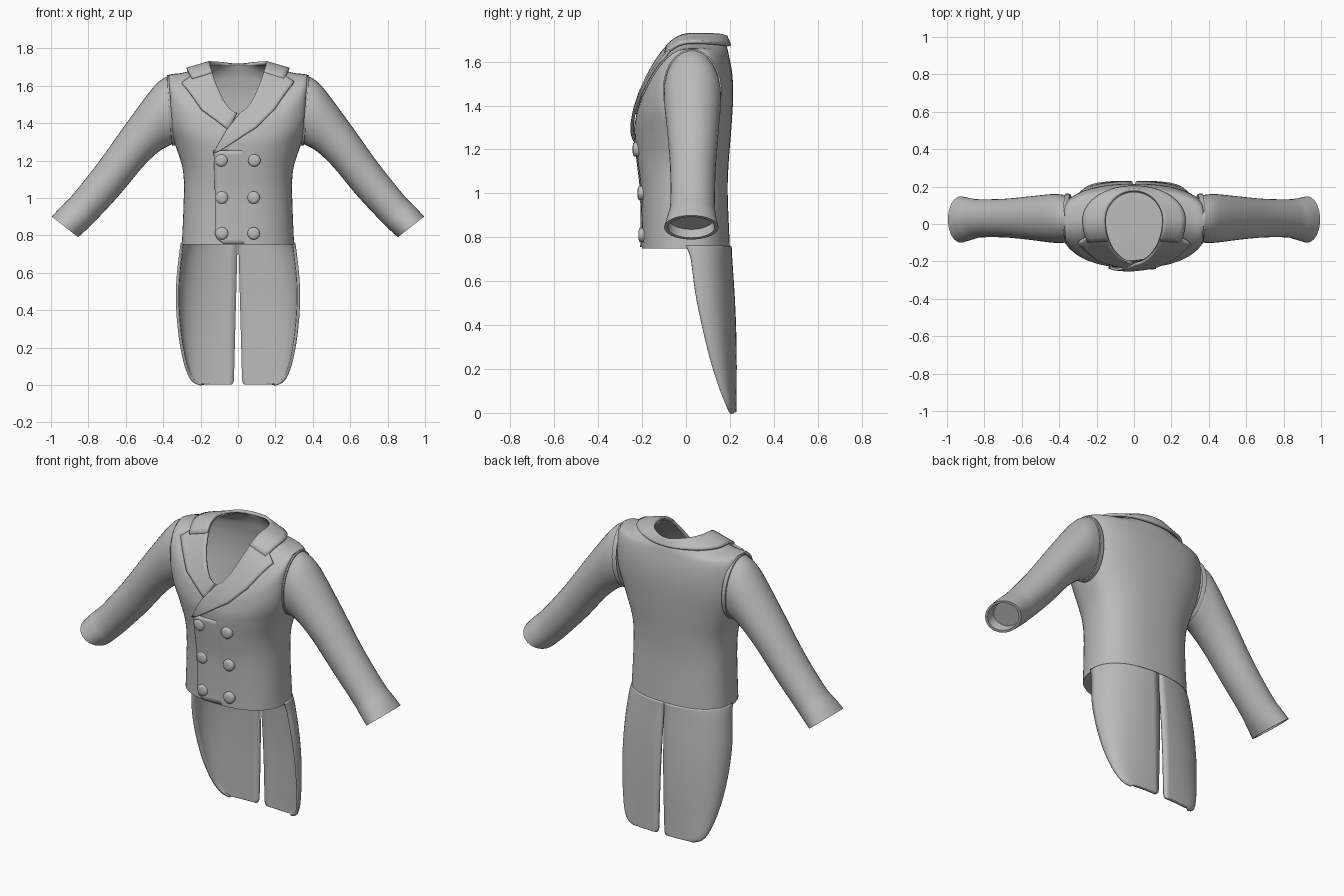
import bpy, math
from mathutils import Vector
from mathutils.bvhtree import BVHTree

old = bpy.data.objects.get("Cube")
if old:
    bpy.data.objects.remove(old)

cloth = bpy.data.materials.new("grey cloth")
cloth.use_nodes = True
GREY = (0.5, 0.5, 0.5, 1)
cloth.diffuse_color = GREY
cloth.node_tree.nodes["Principled BSDF"].inputs["Base Color"].default_value = GREY


def make(name, verts, faces, thickness=0, angle=40):
    mesh = bpy.data.meshes.new(name)
    mesh.from_pydata([tuple(v) for v in verts], [], faces)
    mesh.update()
    obj = bpy.data.objects.new(name, mesh)
    bpy.context.collection.objects.link(obj)
    mesh.materials.append(cloth)
    bpy.ops.object.select_all(action='DESELECT')
    obj.select_set(True)
    bpy.context.view_layer.objects.active = obj
    if thickness:
        mod = obj.modifiers.new("thickness", 'SOLIDIFY')
        mod.thickness, mod.offset = thickness, 0
    bpy.ops.object.shade_smooth_by_angle(angle=math.radians(angle))
    return obj


def grid(rows, closed=False):
    """Flatten rows of points and connect them with quads."""
    n = len(rows[0])
    faces = [(r * n + c, r * n + (c + 1) % n, (r + 1) * n + (c + 1) % n, (r + 1) * n + c)
             for r in range(len(rows) - 1) for c in range(n if closed else n - 1)]
    return [p for row in rows for p in row], faces


def spline(keys, t):
    """Smooth interpolation through a list of equal-length tuples."""
    last = len(keys) - 1
    i = min(int(t), last - 1)
    f = t - i
    a, b, c, d = (keys[max(0, min(last, i + k))] for k in (-1, 0, 1, 2))
    return [q + 0.5 * f * (r - p + f * (2 * p - 5 * q + 4 * r - s + f * (3 * (q - r) + s - p)))
            for p, q, r, s in zip(a, b, c, d)]


def power(v, e):
    return math.copysign(abs(v) ** e, v)


# Torso rings: half width, front y, back y, front z, side z, back z, squareness
RINGS = [(.30, -.20, .20, .75, .75, .75, 2.4),
         (.29, -.205, .19, 1.0, 1.0, 1.0, 2.4),
         (.295, -.22, .195, 1.14, 1.15, 1.15, 2.4),
         (.335, -.232, .207, 1.24, 1.28, 1.30, 2.4),
         (.385, -.235, .215, 1.30, 1.42, 1.45, 2.4),
         (.40, -.23, .21, 1.34, 1.56, 1.55, 2.4),
         (.385, -.222, .197, 1.38, 1.65, 1.62, 2.3),
         (.29, -.212, .188, 1.415, 1.67, 1.66, 2.1),
         (.15, -.20, .168, 1.45, 1.71, 1.71, 2.0)]
NECK = len(RINGS) - 1


def torso_point(deg, level):
    w, yf, yb, zf, zs, zb, p = spline(RINGS, level)
    s, c = math.sin(math.radians(deg)), math.cos(math.radians(deg))
    z = zs + ((zf if c > 0 else zb) - zs) * c * c
    x = w * power(s, 2 / p)
    y = .02 + (.02 - yf if c > 0 else yb - .02) * -power(c, 2 / p)
    if z > 1.2:  # flat armhole
        limit = .345 + (z - 1.28) * .07
        x = max(-limit, min(limit, x))
    return Vector((x, y, z))


COLS, STEPS = 64, 5
rows = [[torso_point(360 * c / COLS, r / STEPS) for c in range(COLS)]
        for r in range(NECK * STEPS + 1)]
verts, faces = grid(rows, True)
surface = BVHTree.FromPolygons(verts, faces)
verts.append(Vector((0, 0, .76)))  # closed hem
faces += [((c + 1) % COLS, c, len(verts) - 1) for c in range(COLS)]
make("torso", verts, faces)


def on_torso(point, lift):
    """Snap a point to the torso and raise it outward."""
    spot, normal, _, _ = surface.find_nearest(point)
    if normal.dot(spot - Vector((0, .02, 1.25 if spot.z > 1.25 else spot.z))) < 0:
        normal = -normal
    return spot + normal * lift


def lapel(name, pairs, side, lift):
    rows = []
    for i in range((len(pairs) - 1) * 5 + 1):
        k = min(i // 5, len(pairs) - 2)
        f = i / 5 - k
        inner, outer = (pairs[k][e].lerp(pairs[k + 1][e], f) for e in (0, 1))
        row = [on_torso(inner.lerp(outer, s / 8), lift) for s in range(9)]
        rows.append([Vector((p.x * side, p.y, p.z)) for p in row])
    make(name, *grid(rows), thickness=.014)


# Lapels: inner edge follows the neckline, outer edge has a peaked tip
V = Vector
upper = [(torso_point(68, NECK), V((.245, -.07, 1.66))),
         (torso_point(54, NECK), V((.30, -.11, 1.625))),
         (torso_point(30, NECK), V((.195, -.19, 1.47)))]
lapel("left_lapel", upper + [(torso_point(6, NECK), V((.10, -.22, 1.375))),
                             (V((-.06, -.22, 1.36)), V((-.01, -.23, 1.305))),
                             (V((-.13, -.21, 1.24)), V((-.11, -.23, 1.245)))], 1, .012)
lapel("right_lapel", upper + [(torso_point(2, NECK), V((.05, -.22, 1.36)))], -1, .007)

# Collar wrapping the back of the neck
collar = []
for i in range(49):
    deg = 64 + 232 * i / 48
    collar.append([on_torso(torso_point(deg, NECK - .85 * k / 5), .014) for k in range(6)])
make("collar", *grid(collar), thickness=.016)

# Overlapping front panel, with its free edge on the right
panel = []
for i in range(21):
    z = .755 + .50 * i / 20
    edge = -.13 + .05 * max(0, 1 - i / 2) ** 2
    panel.append([on_torso(V((edge + (.08 - edge) * k / 8, -.23, z)), .008 - .018 * k / 8)
                  for k in range(9)])
make("front_panel", *grid(panel), thickness=.01)

# Buttons in two columns, as low domes
PROFILE = [(.033, -.012), (.033, .008), (.028, .014), (.014, .017)]
for side, x in (("right", -.09), ("left", .088)):
    for n, z in enumerate((1.2, 1.0, .81)):
        mid = on_torso(V((x, -.23, z)), .004)
        ring = [[mid + V((r * math.cos(a * math.pi / 12), -d, r * math.sin(a * math.pi / 12)))
                 for a in range(24)] for r, d in PROFILE]
        verts, faces = grid(ring, True)
        faces.append(tuple(range(72, 96)))
        make(f"{side}_button_{n + 1}", verts, faces)

# Sleeve sections: top x, top z, bottom x, bottom z, front y, back y
SLEEVE = [(.38, 1.65, .355, 1.285, -.10, .155),
          (.45, 1.595, .42, 1.25, -.10, .16),
          (.60, 1.395, .51, 1.165, -.085, .148),
          (.75, 1.185, .63, 1.02, -.072, .135),
          (.89, 1.01, .755, .885, -.072, .132),
          (.95, .95, .805, .835, -.085, .138),
          (.995, .90, .855, .79, -.10, .148)]


def sleeve_ring(keys, side, scale=1.0, shift=0.0):
    tx, tz, bx, bz, y0, y1 = keys
    mid = V(((tx + bx) / 2 - shift * .7, (y0 + y1) / 2, (tz + bz) / 2 + shift * .7))
    up = V((tx - bx, 0, tz - bz)) * scale / 2
    ring = []
    for k in range(32):
        a = k * math.pi / 16
        p = mid + up * math.cos(a) + V((0, (y1 - y0) * scale / 2 * math.sin(a), 0))
        ring.append(V((p.x * side, p.y, p.z)))
    return ring


for name, side in (("left", 1), ("right", -1)):
    rings = [sleeve_ring(SLEEVE[0], side, .9, .02)]
    rings += [sleeve_ring(spline(SLEEVE, t / 5), side) for t in range(31)]
    rings += [sleeve_ring(SLEEVE[-1], side, .86), sleeve_ring(SLEEVE[-1], side, .80, .05)]
    verts, faces = grid(rings, True)
    n = len(verts)
    faces += [tuple(range(n - 32, n)), tuple(range(31, -1, -1))]
    faces = [f if side > 0 else f[::-1] for f in faces]
    make(name + "_sleeve", verts, faces)

    # Raised seam around the armhole
    seam = []
    for k in range(40):
        a = k * math.pi / 20
        z = 1.468 + .188 * math.cos(a)
        y = .028 + .134 * math.sin(a)
        x = .347 + (z - 1.28) * .07
        ring = [(x - .02, .97), (x - .012, 1.0), (x + .006, 1.0), (x + .006, .9)]
        seam.append([V((side * px, .028 + (y - .028) * s, 1.468 + (z - 1.468) * s))
                     for px, s in ring])
    make(name + "_armhole_seam", *grid(seam + seam[:1]))

# Tails: z, outer half width, front-edge y, back y, inner gap
TAIL = [(.76, .298, .0, .20, .002), (.70, .307, .022, .203, .004),
        (.55, .322, .042, .213, .008), (.40, .322, .072, .22, .012),
        (.25, .308, .108, .223, .016), (.13, .285, .145, .223, .019),
        (.06, .262, .172, .223, .021), (.02, .235, .19, .223, .023),
        (.003, .195, .203, .223, .032)]
for name, side in (("left", 1), ("right", -1)):
    rows = []
    for t in range((len(TAIL) - 1) * 4 + 1):
        z, w, yf, yb, gap = spline(TAIL, t / 4)
        row = []
        for k in range(17):
            a = k / 16 * math.pi / 2
            x = gap + (w - gap) * math.sin(a) ** .9
            row.append(V((side * x, yf + (yb - yf) * math.cos(a) ** .8, z)))
        rows.append(row)
    make(name + "_tail", *grid(rows), thickness=.016)
